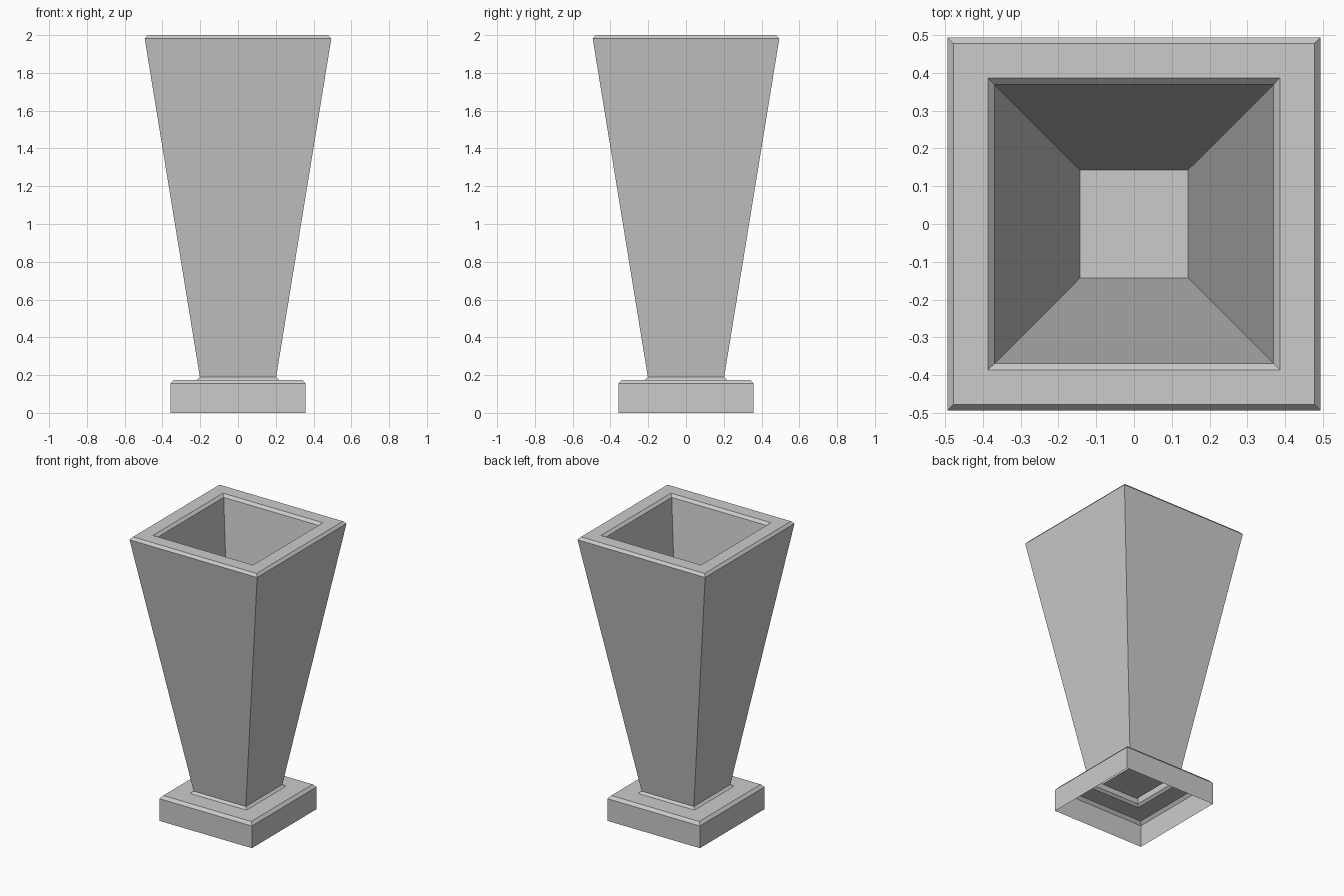
import bpy, bmesh

if "Cube" in bpy.data.objects:
    bpy.data.objects.remove(bpy.data.objects["Cube"])

# Square-section shell: (half width, height) from the hollow foot, up the
# outside, over the chamfered rim and down the inside to the floor
profile = [
    (0.358, 0.0), (0.358, 0.155), (0.34, 0.175),   # foot
    (0.218, 0.175), (0.202, 0.19),                 # neck flare
    (0.494, 1.982), (0.478, 2.0),                  # outer wall and rim
    (0.387, 2.0), (0.369, 1.982),                  # inner rim chamfer
    (0.143, 0.18),                                 # inner wall
]

bm = bmesh.new()
rings = [[bm.verts.new((sx * h, sy * h, z))
          for sx, sy in ((-1, -1), (1, -1), (1, 1), (-1, 1))]
         for h, z in profile]
for a, b in zip(rings, rings[1:]):
    for i in range(4):
        j = (i + 1) % 4
        bm.faces.new((a[i], a[j], b[j], b[i]))

# Inside floor
bm.faces.new(rings[-1])

mesh = bpy.data.meshes.new("square_planter")
bm.to_mesh(mesh)
bm.free()
planter = bpy.data.objects.new("square_planter", mesh)
bpy.context.collection.objects.link(planter)
